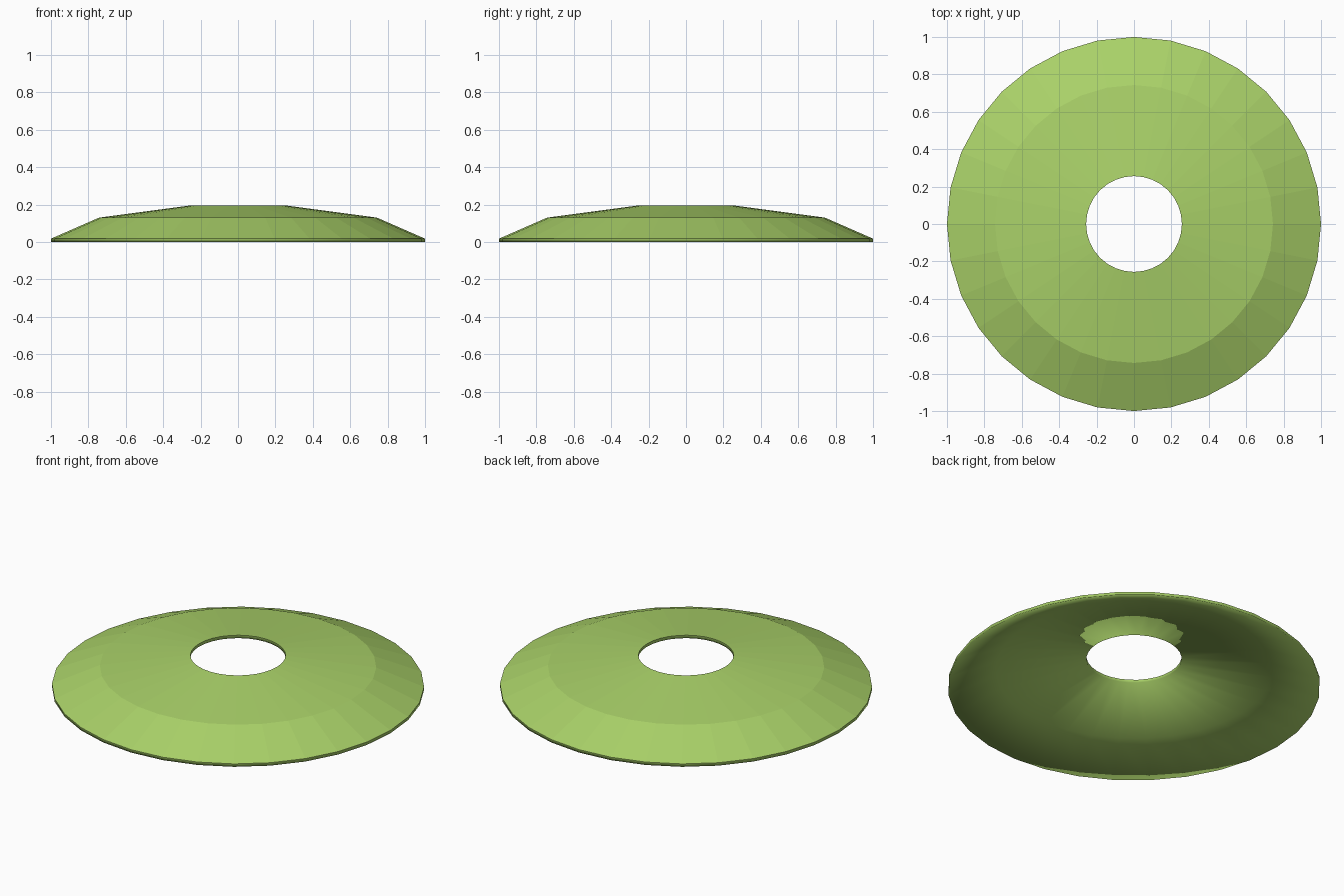
import bpy, bmesh
from math import cos, sin, tau

if "Cube" in bpy.data.objects:
    bpy.data.objects.remove(bpy.data.objects["Cube"])

SIDES = 32
THICK = 0.0175

# Cross-section (radius, height): upper surface outwards, then underside back inwards
top = [(0.256, 0.195), (0.743, 0.13), (1.0, THICK)]
profile = top + [(r, z - THICK) for r, z in reversed(top)]

# Lathe the closed section around z
bm = bmesh.new()
rings = [[bm.verts.new((r * cos(tau * i / SIDES), r * sin(tau * i / SIDES), z))
          for i in range(SIDES)] for r, z in profile]
for k, ring in enumerate(rings):
    nxt = rings[(k + 1) % len(rings)]
    for i in range(SIDES):
        j = (i + 1) % SIDES
        face = bm.faces.new((ring[i], nxt[i], nxt[j], ring[j]))
        face.smooth = k >= 2  # faceted top, smooth rims and underside
bmesh.ops.recalc_face_normals(bm, faces=bm.faces)

mesh = bpy.data.meshes.new("domed_disc")
bm.to_mesh(mesh)
bm.free()
disc = bpy.data.objects.new("domed_disc", mesh)
bpy.context.collection.objects.link(disc)

# Leaf green
mat = bpy.data.materials.new("green")
mat.diffuse_color = (0.40, 0.64, 0.14, 1)
mat.use_nodes = True
mat.node_tree.nodes["Principled BSDF"].inputs["Base Color"].default_value = mat.diffuse_color
mesh.materials.append(mat)
